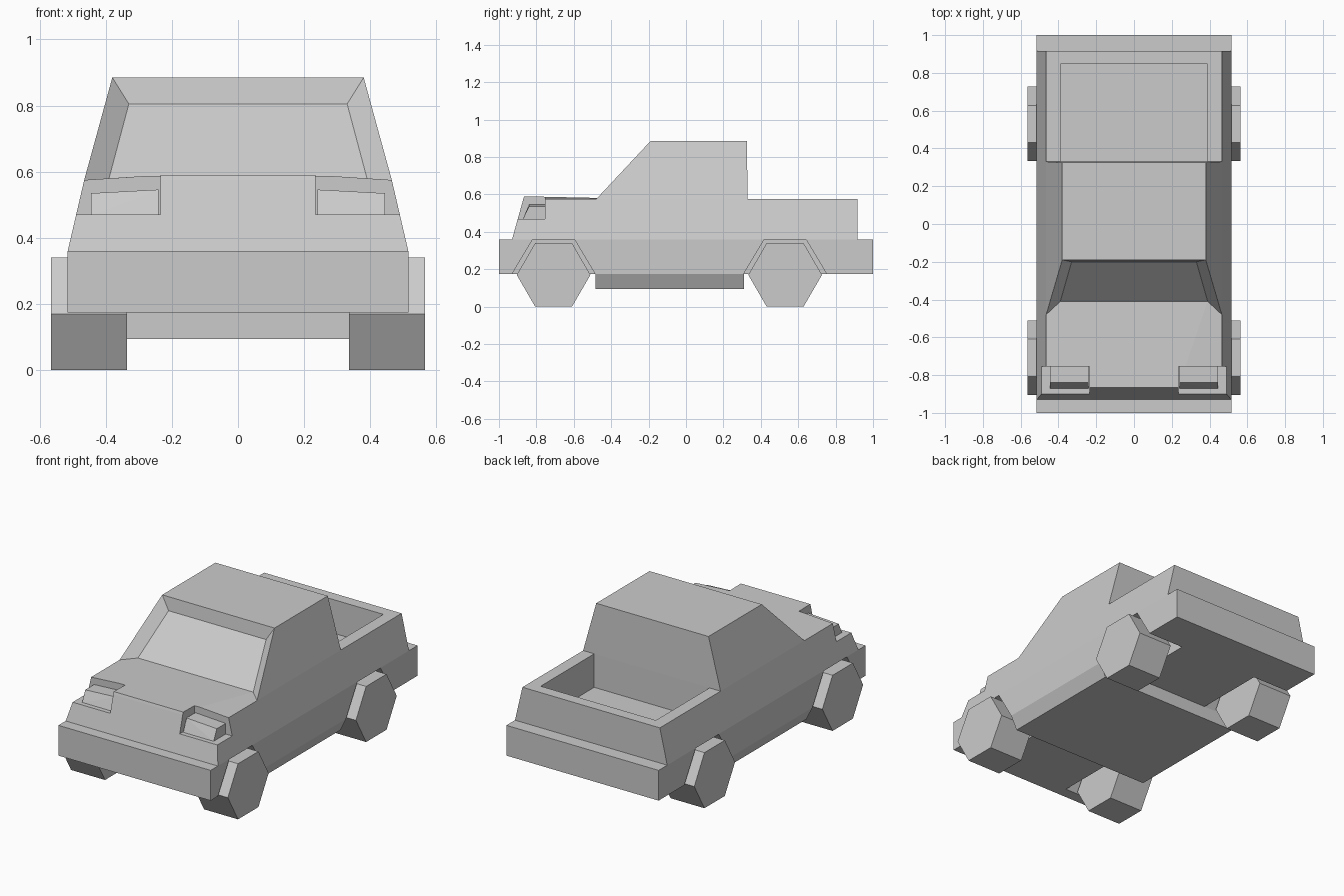
import bpy, bmesh, math

cube = bpy.data.objects.get("Cube")
if cube:
    bpy.data.objects.remove(cube, do_unlink=True)

grey = bpy.data.materials.new("plain_grey")
grey.use_nodes = True
COLOUR = (0.6, 0.6, 0.6, 1)
grey.diffuse_color = COLOUR
grey.node_tree.nodes["Principled BSDF"].inputs["Base Color"].default_value = COLOUR


def hull(name, points, edit=None):
    """Flat-faced convex solid around the points."""
    bm = bmesh.new()
    for p in points:
        bm.verts.new(p)
    bmesh.ops.convex_hull(bm, input=bm.verts[:])
    bmesh.ops.dissolve_limit(bm, angle_limit=math.radians(0.5),
                             verts=bm.verts[:], edges=bm.edges[:])
    bmesh.ops.recalc_face_normals(bm, faces=bm.faces[:])
    if edit:
        edit(bm)
    mesh = bpy.data.meshes.new(name)
    bm.to_mesh(mesh)
    bm.free()
    mesh.materials.append(grey)
    obj = bpy.data.objects.new(name, mesh)
    bpy.context.scene.collection.objects.link(obj)
    return obj


def ring(x, y0, y1, z):
    """Rectangle symmetric in x at one height."""
    return [(sx * x, y, z) for sx in (-1, 1) for y in (y0, y1)]


def prism(name, profile, x0, x1):
    """Side profile of (y, z) points extruded across x."""
    return hull(name, [(x, y, z) for x in (x0, x1) for y, z in profile])


def box(name, x0, x1, y0, y1, z0, z1):
    return prism(name, [(y0, z0), (y1, z0), (y1, z1), (y0, z1)], x0, x1)


def cut(targets, cutter):
    for obj in targets:
        mod = obj.modifiers.new("cut", 'BOOLEAN')
        mod.operation = 'DIFFERENCE'
        mod.solver = 'EXACT'
        mod.object = cutter
        bpy.context.view_layer.update()
        with bpy.context.temp_override(object=obj, active_object=obj):
            bpy.ops.object.modifier_apply(modifier=mod.name)
    bpy.data.objects.remove(cutter, do_unlink=True)


# Body: bumper-level slab, tapered upper shell, crowned hood and floor pan
lower_body = box("lower_body", -0.515, 0.515, -1, 1, 0.175, 0.36)
upper_body = hull("upper_body", ring(0.515, -0.93, 0.917, 0.36)
                  + ring(0.465, -0.87, 0.917, 0.575))
hood = hull("hood", ring(0.465, -0.87, -0.48, 0.575)
            + [(s * x, y, z) for s in (-1, 1)
               for x, y, z in ((0.235, -0.865, 0.59), (0.39, -0.41, 0.58))])
hull("floor_pan", ring(0.515, -0.485, 0.31, 0.175) + ring(0.475, -0.485, 0.31, 0.095))


# Cab with the windscreen sunk between the pillars
def sink_windscreen(bm):
    front = min(bm.faces, key=lambda f: f.calc_center_median().y)
    bmesh.ops.inset_individual(bm, faces=[front], thickness=0.04)
    for v in front.verts:
        side = math.copysign(1, v.co.x)
        if v.co.z > 0.73:
            v.co = (side * 0.33, -0.2, 0.805)
        else:
            v.co = (side * 0.39, -0.41, 0.58)


hull("cab", ring(0.465, -0.48, 0.33, 0.575) + ring(0.38, -0.19, 0.325, 0.885),
     sink_windscreen)

# Open load bed
cut([upper_body], box("bed_cutter", -0.39, 0.39, 0.33, 0.848, 0.37, 0.8))

# Wheels, arches and headlamps on both sides
for label, s in (("left", 1), ("right", -1)):
    for end, y in (("front", -0.708), ("rear", 0.53)):
        arch = [(y - 0.23, 0.16), (y - 0.222, 0.175), (y - 0.112, 0.359),
                (y + 0.112, 0.359), (y + 0.222, 0.175), (y + 0.23, 0.16)]
        cut([lower_body], prism("arch_cutter", arch, s * 0.27, s * 0.6))
        tyre = [(y + 0.197 * math.cos(k * math.pi / 3),
                 0.17 + 0.1963 * math.sin(k * math.pi / 3)) for k in range(6)]
        prism(f"{end}_{label}_wheel", tyre, s * 0.335, s * 0.565)
    cut([upper_body, hood],
        box("lamp_cutter", s * 0.235, s * 0.6, -1, -0.755, 0.47, 0.7))
    lamp = [(s * x, y, z) for x, top in ((0.24, 0.546), (0.445, 0.535))
            for y, z in ((-0.872, 0.468), (-0.84, top), (-0.75, top), (-0.75, 0.468))]
    hull(f"{label}_headlamp", lamp)
